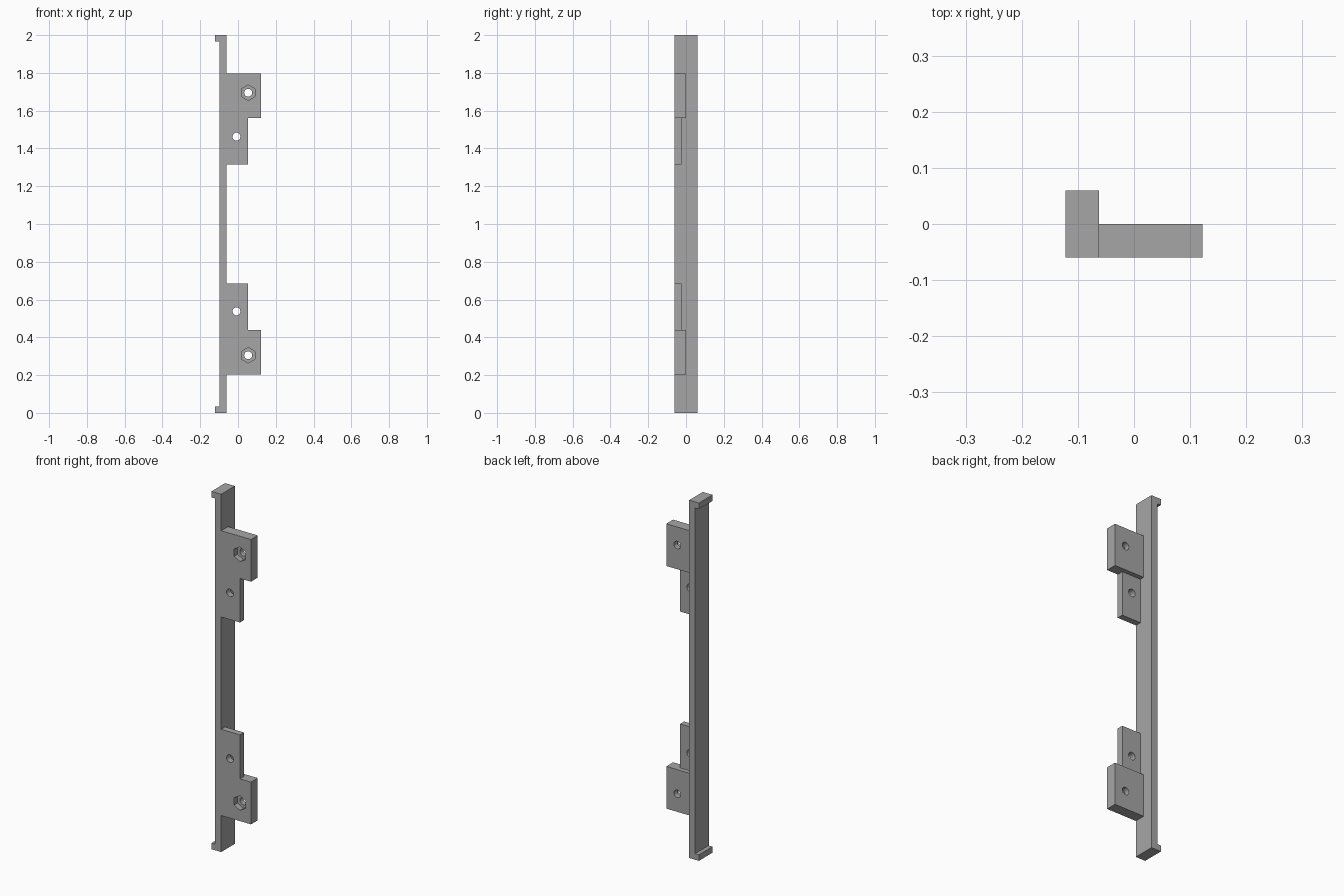
import bpy, bmesh, math
from mathutils import Matrix, Vector

if "Cube" in bpy.data.objects:
    bpy.data.objects.remove(bpy.data.objects["Cube"])

grey = bpy.data.materials.new("plain_grey")
grey.use_nodes = True
grey.diffuse_color = (0.38, 0.38, 0.38, 1)
grey.node_tree.nodes["Principled BSDF"].inputs["Base Color"].default_value = grey.diffuse_color

FRONT, BACK = -0.06, 0.06
MID = 1.0  # height of the symmetry plane


def finish(name, bm):
    bmesh.ops.recalc_face_normals(bm, faces=bm.faces)
    mesh = bpy.data.meshes.new(name)
    bm.to_mesh(mesh)
    bm.free()
    mesh.materials.append(grey)
    obj = bpy.data.objects.new(name, mesh)
    bpy.context.collection.objects.link(obj)
    return obj


def extrude_profile(name, points, y0, y1):
    """Extrude an (x, z) outline from y0 to y1."""
    bm = bmesh.new()
    face = bm.faces.new([bm.verts.new((x, y0, z)) for x, z in points])
    new = bmesh.ops.extrude_face_region(bm, geom=[face])["geom"]
    verts = [g for g in new if isinstance(g, bmesh.types.BMVert)]
    bmesh.ops.translate(bm, verts=verts, vec=Vector((0, y1 - y0, 0)))
    return finish(name, bm)


def polygon(x, z, radius, sides):
    """Regular outline with a corner pointing up."""
    steps = [math.tau * i / sides for i in range(sides)]
    return [(x + radius * math.sin(a), z + radius * math.cos(a)) for a in steps]


def cut(obj, points, y0, y1):
    cutter = extrude_profile("hole_cutter", points, y0, y1)
    cutter.hide_render = True
    mod = obj.modifiers.new("hole", "BOOLEAN")
    mod.operation, mod.solver, mod.object = "DIFFERENCE", "EXACT", cutter
    bpy.context.view_layer.objects.active = obj
    bpy.ops.object.modifier_apply(modifier=mod.name)
    bpy.data.objects.remove(cutter)


# Long rail with a short lip at each end
OUT, WEB, IN, LIP = -0.122, -0.099, -0.062, 0.034
extrude_profile("rail", [
    (OUT, 0), (IN, 0), (IN, 2), (OUT, 2),
    (OUT, 2 - LIP), (WEB, 2 - LIP), (WEB, LIP), (OUT, LIP)], FRONT, BACK)

# Mounting tabs, mirrored about the middle height
for label, s in (("upper", 1), ("lower", -1)):
    def tab(name, x1, low, high, y1):
        z0, z1 = MID + s * low, MID + s * high
        return extrude_profile(f"{label}_{name}", [(IN, z0), (x1, z0), (x1, z1), (IN, z1)], FRONT, y1)

    # Thick tab with a bolt hole and hexagonal nut pocket
    thick = tab("thick_tab", 0.122, 0.56, 0.796, 0.0)
    bolt = (0.054, MID + s * 0.695)
    cut(thick, polygon(*bolt, 0.021, 32), FRONT - 0.05, 0.05)
    cut(thick, polygon(*bolt, 0.041, 6), FRONT - 0.05, FRONT + 0.03)

    # Thin tab with a plain screw hole
    thin = tab("thin_tab", 0.054, 0.314, 0.56, -0.025)
    cut(thin, polygon(-0.008, MID + s * 0.463, 0.021, 32), FRONT - 0.05, 0.05)

    for obj in (thick, thin):
        bpy.ops.object.select_all(action="DESELECT")
        obj.select_set(True)
        bpy.context.view_layer.objects.active = obj
        bpy.ops.object.shade_smooth_by_angle(angle=math.radians(30))
